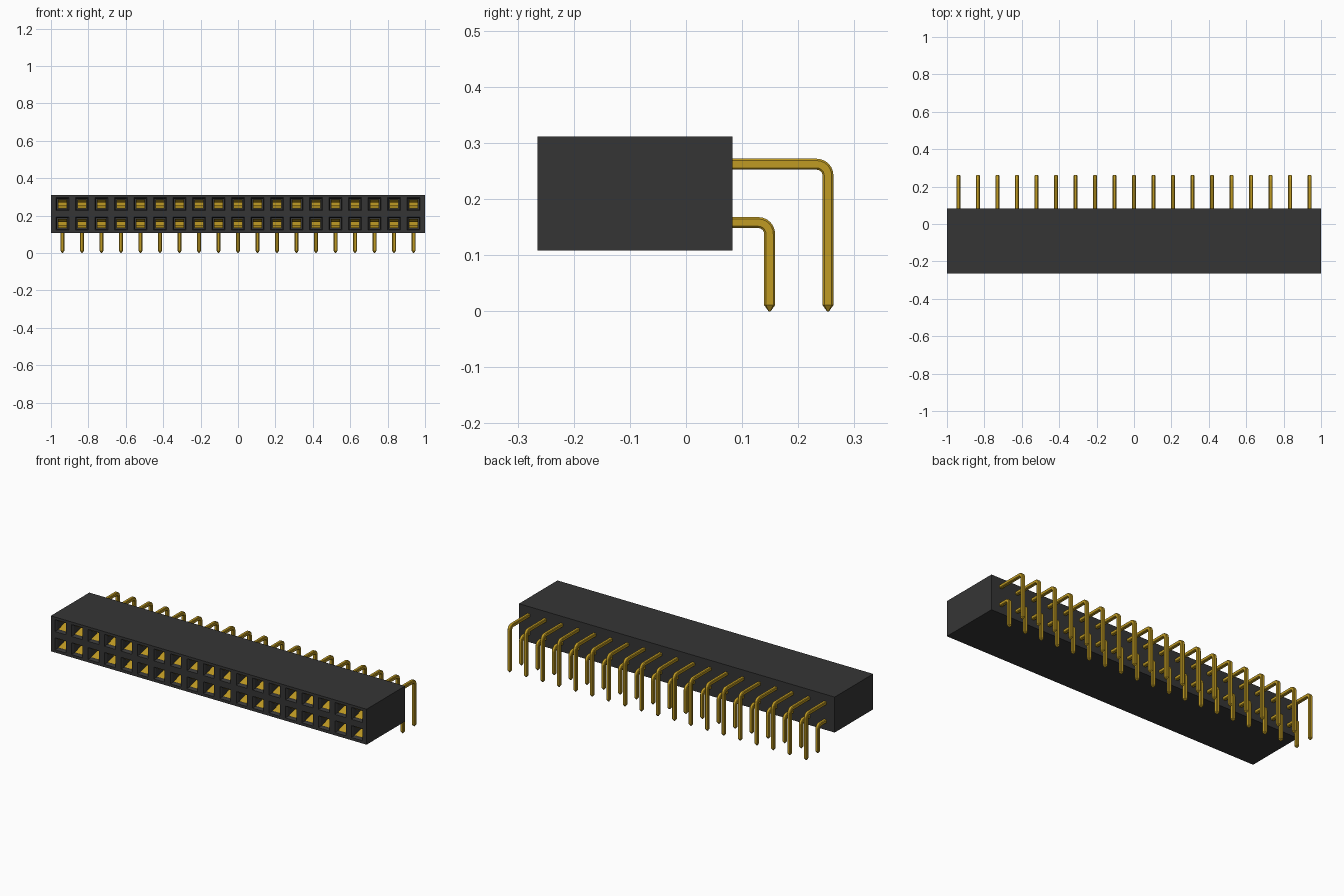
import bpy
import bmesh
import math

cube = bpy.data.objects.get("Cube")
if cube:
    bpy.data.objects.remove(cube, do_unlink=True)

COLUMNS = 19
PITCH = 0.1043
XS = [(i - (COLUMNS - 1) / 2) * PITCH for i in range(COLUMNS)]
ROWS = (0.158, 0.262)
FRONT, BACK = -0.265, 0.083
BOTTOM, TOP = 0.108, 0.311


def material(name, rgb):
    mat = bpy.data.materials.new(name)
    mat.use_nodes = True
    mat.diffuse_color = (*rgb, 1)
    mat.node_tree.nodes["Principled BSDF"].inputs["Base Color"].default_value = (*rgb, 1)
    return mat


BLACK = material("black plastic", (0.036, 0.036, 0.036))
GOLD = material("gold metal", (0.53, 0.33, 0.017))


def finish(bm, name, mat):
    mesh = bpy.data.meshes.new(name)
    bm.to_mesh(mesh)
    bm.free()
    mesh.materials.append(mat)
    obj = bpy.data.objects.new(name, mesh)
    bpy.context.collection.objects.link(obj)
    return obj


# Housing: front grid whose odd cells become the socket holes
def build_housing():
    bm = bmesh.new()
    half = 0.034
    xl = [-1.0] + [x + s * half for x in XS for s in (-1, 1)] + [1.0]
    zl = [BOTTOM] + [z + s * half for z in ROWS for s in (-1, 1)] + [TOP]
    v = [[bm.verts.new((x, FRONT, z)) for z in zl] for x in xl]
    holes = []
    for i in range(len(xl) - 1):
        for j in range(len(zl) - 1):
            f = bm.faces.new((v[i][j], v[i + 1][j], v[i + 1][j + 1], v[i][j + 1]))
            if i % 2 and j % 2:
                holes.append(f)
    bm.normal_update()
    # Sides and back
    rim = [e for e in bm.edges if e.is_boundary]
    out = bmesh.ops.extrude_edge_only(bm, edges=rim)["geom"]
    for g in out:
        if isinstance(g, bmesh.types.BMVert):
            g.co.y = BACK
    bmesh.ops.edgeloop_fill(bm, edges=[e for e in bm.edges if e.is_boundary])
    # Chamfered mouths, then deep square wells
    bmesh.ops.inset_individual(bm, faces=holes, thickness=0.008, depth=-0.012)
    deep = bmesh.ops.extrude_discrete_faces(bm, faces=holes)["faces"]
    for f in deep:
        for vert in f.verts:
            vert.co.y = FRONT + 0.2
    bmesh.ops.recalc_face_normals(bm, faces=bm.faces)
    finish(bm, "housing", BLACK)


# Spring contacts: folded gold strips pinching towards the middle of each hole
def build_contact(name, x, z):
    profile = [(0.014, -0.024), (0.07, -0.008), (0.10, -0.012),
               (0.10, 0.012), (0.07, 0.008), (0.014, 0.024)]
    bm = bmesh.new()
    pairs = [[bm.verts.new((x + s * 0.024, FRONT + y, z + dz)) for s in (-1, 1)]
             for y, dz in profile]
    for a, b in zip(pairs, pairs[1:]):
        bm.faces.new((a[0], a[1], b[1], b[0]))
    finish(bm, name, GOLD)


# Right-angle pins: chamfered square section swept along a bent path
def build_pin(name, x, z, y):
    h, c, r = 0.0098, 0.0065, 0.02
    section = [(h, c), (c, h), (-c, h), (-h, c), (-h, -c), (-c, -h), (c, -h), (h, -c)]
    steps = 6
    stations = [(BACK - 0.01, z, 0, 1)]
    for k in range(steps + 1):
        a = math.pi / 2 * k / steps
        stations.append((y - r + r * math.sin(a), z - r + r * math.cos(a), a, 1))
    stations += [(y, 0.011, math.pi / 2, 1), (y, 0.0, math.pi / 2, 0.2)]
    bm = bmesh.new()
    rings = [[bm.verts.new((x + u * s, py + w * s * math.sin(a), pz + w * s * math.cos(a)))
              for u, w in section] for py, pz, a, s in stations]
    n = len(section)
    for p, q in zip(rings, rings[1:]):
        for k in range(n):
            bm.faces.new((p[k], p[(k + 1) % n], q[(k + 1) % n], q[k]))
    bm.faces.new(rings[0])
    bm.faces.new(rings[-1])
    bmesh.ops.recalc_face_normals(bm, faces=bm.faces)
    finish(bm, name, GOLD)


build_housing()
for row, z, y in (("lower", ROWS[0], 0.149), ("upper", ROWS[1], 0.253)):
    for i, x in enumerate(XS, 1):
        build_contact(f"{row}_contact_{i}", x, z)
        build_pin(f"{row}_pin_{i}", x, z, y)
